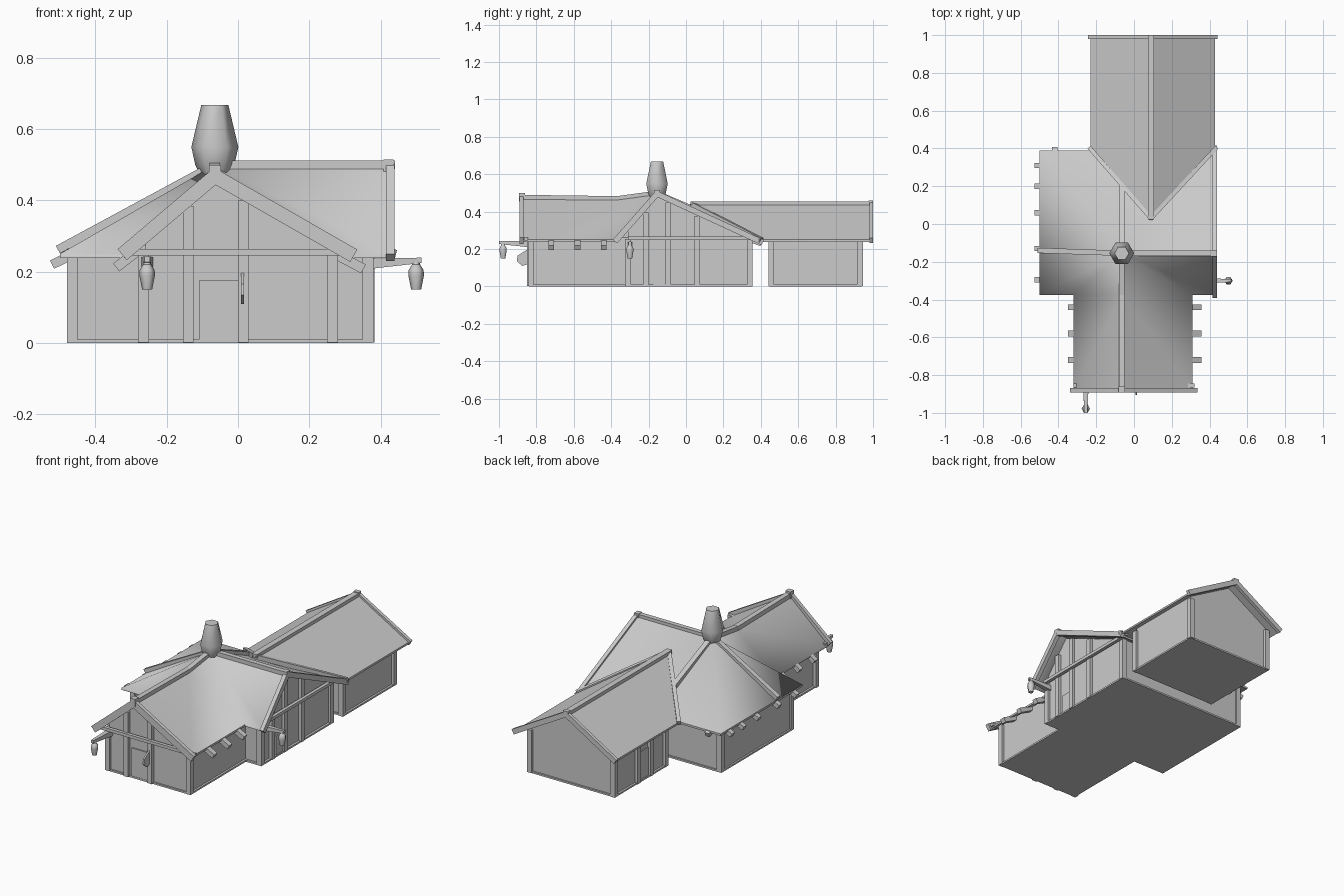
import bpy, bmesh, math
from mathutils import Vector

GREY = bpy.data.materials.new("plain_grey")
GREY.diffuse_color = (0.6, 0.6, 0.6, 1)


def finish(bm, name, smooth=0):
    bmesh.ops.recalc_face_normals(bm, faces=bm.faces)
    me = bpy.data.meshes.new(name)
    bm.to_mesh(me)
    bm.free()
    me.materials.append(GREY)
    if smooth:
        for p in me.polygons:
            p.use_smooth = True
        me.set_sharp_from_angle(angle=math.radians(smooth))
    ob = bpy.data.objects.new(name, me)
    bpy.context.collection.objects.link(ob)
    return ob


def prism(name, pts, vec):
    """Polygon swept along a vector."""
    bm = bmesh.new()
    a = [bm.verts.new(p) for p in pts]
    b = [bm.verts.new(Vector(p) + Vector(vec)) for p in pts]
    bm.faces.new(a)
    bm.faces.new(b[::-1])
    for i in range(len(a)):
        j = (i + 1) % len(a)
        bm.faces.new((a[i], b[i], b[j], a[j]))
    return finish(bm, name)


def roof(name, polys, t=0.012):
    """Joined roof slopes with a thickness t and a closed rim."""
    bm = bmesh.new()
    top, low, uses = {}, {}, {}
    for p in {p for poly in polys for p in poly}:
        top[p] = bm.verts.new(p)
        low[p] = bm.verts.new((p[0], p[1], p[2] - t))
    for poly in polys:
        bm.faces.new([top[p] for p in poly])
        bm.faces.new([low[p] for p in reversed(poly)])
        for e in zip(poly, poly[1:] + poly[:1]):
            uses.setdefault(frozenset(e), []).append(e)
    for edges in uses.values():
        if len(edges) == 1:
            p, q = edges[0]
            bm.faces.new((top[p], low[p], low[q], top[q]))
    return finish(bm, name, 58)


def box(name, x0, x1, y0, y1, z0, z1):
    return prism(name, [(x0, y0, z0), (x1, y0, z0), (x1, y1, z0), (x0, y1, z0)], (0, 0, z1 - z0))


def beam(name, p, q, w, h, taper=1):
    """Squared timber between two points."""
    p, q = Vector(p), Vector(q)
    d = (q - p).normalized()
    side = d.cross(Vector((0, 0, 1))).normalized()
    up = side.cross(d)
    bm = bmesh.new()
    ends = [[bm.verts.new(c + side * (sx * w * k / 2) + up * (sz * h * k / 2))
             for sx, sz in ((-1, -1), (1, -1), (1, 1), (-1, 1))] for c, k in ((p, 1), (q, taper))]
    bm.faces.new(ends[0])
    bm.faces.new(ends[1][::-1])
    for i in range(4):
        j = (i + 1) % 4
        bm.faces.new((ends[0][i], ends[1][i], ends[1][j], ends[0][j]))
    return finish(bm, name)


def turned(name, x, y, profile, n):
    """Stack of n-sided rings given as (radius, z)."""
    bm = bmesh.new()
    rings = [[bm.verts.new((x + r * math.cos(2 * math.pi * i / n), y + r * math.sin(2 * math.pi * i / n), z))
              for i in range(n)] for r, z in profile]
    bm.faces.new(rings[0])
    bm.faces.new(rings[-1])
    for a, b in zip(rings, rings[1:]):
        for i in range(n):
            bm.faces.new((a[i], a[(i + 1) % n], b[(i + 1) % n], b[i]))
    return finish(bm, name, 65)


def post(name, x, y, top, w=0.03):
    box(name, x - w / 2, x + w / 2, y - w / 2, y + w / 2, 0.002, top)


# Key roof points
A = (-0.065, -0.155, 0.5)
R = (0.43, -0.155, 0.5)
F, F2 = (-0.065, -0.375, 0.47), (-0.065, -0.88, 0.475)
FL, FR = (-0.32, -0.375, 0.25), (0.31, -0.375, 0.25)
ML, MR = (-0.5, -0.375, 0.25), (0.43, -0.375, 0.25)
BL, BR = (-0.5, 0.39, 0.25), (0.43, 0.39, 0.25)
W0, W1 = (0.09, 0.03, 0.445), (0.09, 0.995, 0.445)

# Roofs: main hip with front wing, and back wing
roof("main_roof", [[A, BL, ML], [A, R, BR, BL], [A, ML, FL], [A, FR, MR, R], [A, FL, F], [A, F, FR],
                   [F, FL, (-0.32, -0.88, 0.25), F2], [F, F2, (0.31, -0.88, 0.25), FR]])
roof("back_roof", [[W0, W1, (-0.23, 0.995, 0.25), (-0.23, 0.4, 0.25)],
                   [W0, (0.43, 0.4, 0.25), (0.43, 0.995, 0.25), W1]])

# Walls
box("main_walls", -0.47, 0.365, -0.31, 0.345, 0.004, 0.25)
prism("right_gable_wall", [(0.1, -0.31, 0.24), (0.1, 0.345, 0.24), (0.1, 0.345, 0.258),
                           (0.1, -0.155, 0.484), (0.1, -0.31, 0.305)], (0.265, 0, 0))
prism("front_walls", [(-0.26, -0.83, 0.004), (0.265, -0.83, 0.004), (0.265, -0.83, 0.262),
                      (-0.065, -0.83, 0.46), (-0.26, -0.83, 0.288)], (0, 0.525, 0))
prism("back_walls", [(-0.18, 0.455, 0.004), (0.365, 0.455, 0.004), (0.365, 0.455, 0.275),
                     (0.09, 0.455, 0.43), (-0.18, 0.455, 0.268)], (0, 0.475, 0))

# Foundation sills
box("main_sill", -0.48, 0.378, -0.322, 0.355, 0, 0.01)
box("front_sill", -0.272, 0.277, -0.84, -0.322, 0, 0.01)
box("back_sill", -0.192, 0.377, 0.445, 0.94, 0, 0.01)

# Corner posts
for x, y in ((-0.465, -0.31), (-0.465, 0.34), (0.365, -0.31), (0.365, 0.34),
             (-0.265, -0.83), (0.265, -0.83), (-0.18, 0.455), (0.365, 0.455), (-0.18, 0.93), (0.365, 0.93)):
    post("corner_post", x, y, 0.255)

# Gable posts and tie beams
for x, top in ((-0.14, 0.385), (0.015, 0.4)):
    post("front_gable_post", x, -0.835, top)
for y, top in ((-0.215, 0.395), (-0.095, 0.448), (0.06, 0.378)):
    post("right_gable_post", 0.368, y, top)
for y in (0.6, 0.72):
    post("back_door_post", -0.183, y, 0.25)
beam("front_tie_beam", (-0.32, -0.855, 0.255), (0.32, -0.855, 0.255), 0.02, 0.018)
beam("right_tie_beam", (0.39, -0.31, 0.258), (0.39, 0.4, 0.258), 0.02, 0.018)

# Door leaves and the plate hanging beside the front door
box("front_door", -0.11, 0.0, -0.838, -0.829, 0.01, 0.175)
box("right_door", -0.364 + 0.728, 0.373, -0.175, -0.11, 0.01, 0.12)
box("back_door", -0.186, -0.178, 0.615, 0.705, 0.01, 0.175)
prism("hanging_plate", [(0.008, -0.845, 0.2), (0.008, -0.845, 0.12), (0.008, -0.875, 0.11),
                        (0.008, -0.905, 0.135), (0.008, -0.9, 0.165)], (0.009, 0, 0))

# Ridge beams and caps
beam("ridge_right", A, (0.44, -0.155, 0.5), 0.028, 0.024)
beam("ridge_front", A, F, 0.03, 0.024)
beam("ridge_front_wing", F, (-0.065, -0.89, 0.477), 0.03, 0.026)
beam("ridge_left", A, (-0.505, -0.14, 0.262), 0.028, 0.024)
beam("ridge_back", A, (-0.065, 0.21, 0.345), 0.03, 0.024)
beam("ridge_back_wing", (0.09, 0.025, 0.445), (0.09, 1.0, 0.445), 0.034, 0.02)
box("front_ridge_cap", -0.082, -0.048, -0.893, -0.86, 0.455, 0.5)
box("right_ridge_cap", 0.408, 0.437, -0.172, -0.138, 0.48, 0.515)
box("back_ridge_cap", 0.073, 0.107, 0.975, 1.0, 0.425, 0.46)

# Barge boards on gables and valleys
for x, z in ((-0.325, 0.248), (0.325, 0.245)):
    beam("front_barge", (-0.065, -0.88, 0.468), (x, -0.88, z), 0.022, 0.04)
for y, z in ((-0.38, 0.24), (0.41, 0.235)):
    beam("right_barge", (0.427, -0.155, 0.495), (0.427, y, z), 0.024, 0.03)
for x in (-0.235, 0.435):
    beam("back_barge", (0.09, 0.99, 0.44), (x, 0.99, 0.245), 0.02, 0.03)
    beam("valley_board", (0.09, 0.03, 0.44), (x, 0.403, 0.248), 0.022, 0.026)

# Rafter tails under the eaves
for y in (-0.44, -0.58, -0.72):
    beam("rafter_tail", (-0.26, y, 0.275), (-0.342, y, 0.212), 0.03, 0.028)
    beam("rafter_tail", (0.25, y, 0.262), (0.352, y, 0.208), 0.03, 0.028)
for y in (-0.295, -0.13, 0.06, 0.2, 0.31):
    beam("rafter_tail", (-0.45, y, 0.255), (-0.522, y, 0.22), 0.028, 0.026)
beam("rafter_tail", (-0.42, 0.33, 0.255), (-0.42, 0.402, 0.228), 0.028, 0.026)

# Chimney
turned("chimney", -0.065, -0.155, [(0.04, 0.47), (0.055, 0.5), (0.066, 0.55), (0.038, 0.668)], 6)

# Hanging lamps on tapered brackets
beam("front_bracket", (-0.255, -0.83, 0.225), (-0.255, -1.0, 0.235), 0.032, 0.032, 0.5)
beam("right_bracket", (0.36, -0.3, 0.222), (0.515, -0.3, 0.232), 0.03, 0.03, 0.5)
for x, y in ((-0.255, -0.978), (0.5, -0.3)):
    turned("lamp", x, y, [(0.014, 0.15), (0.022, 0.19), (0.021, 0.205), (0.01, 0.222)], 6)
    turned("lamp_cap", x, y, [(0.012, 0.22), (0.008, 0.236)], 6)
